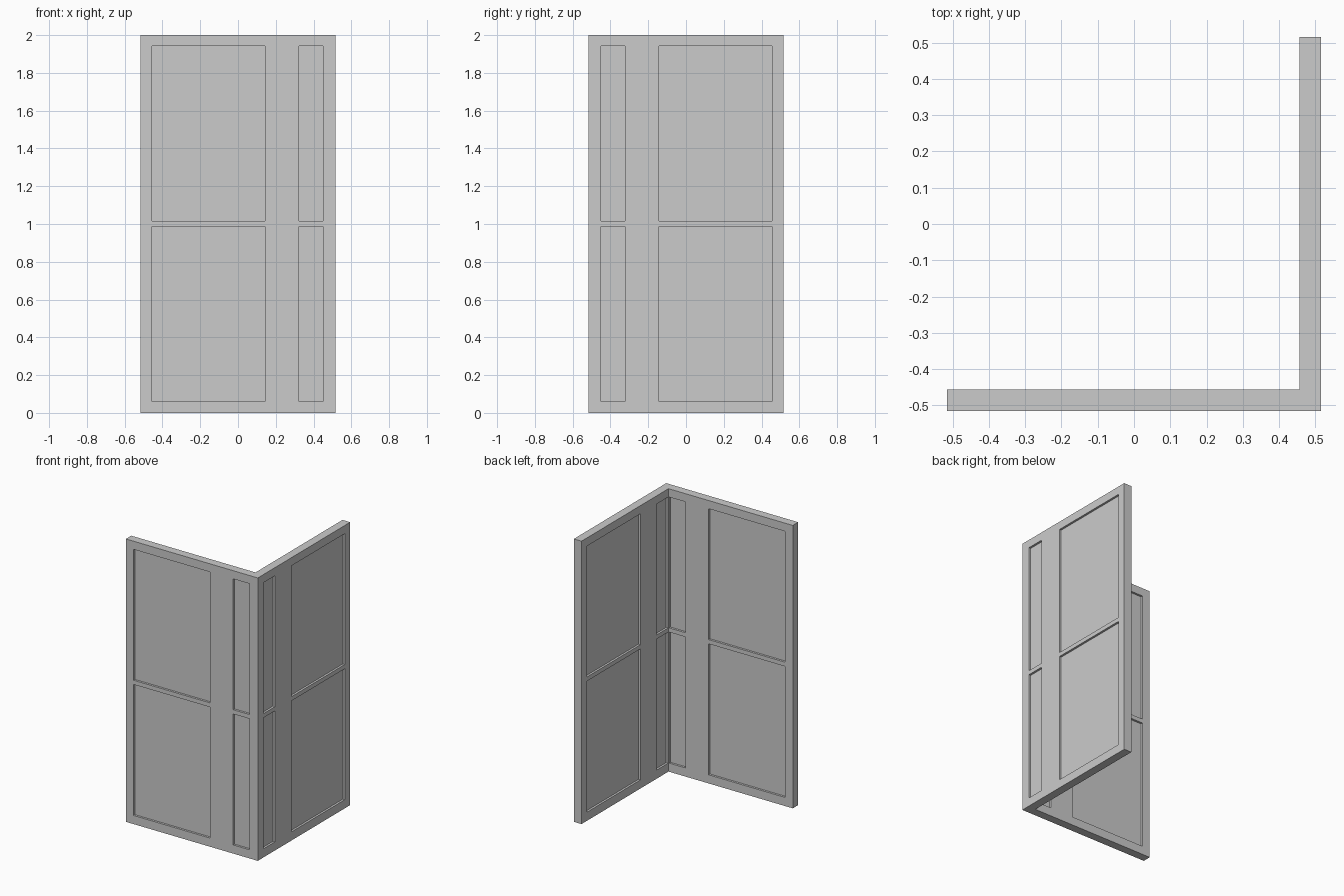
import bpy, bmesh

if "Cube" in bpy.data.objects:
    bpy.data.objects.remove(bpy.data.objects["Cube"])

H = 0.516          # half width of each wall
T = 0.06           # wall thickness
D = 0.015          # recess depth
HEIGHT = 2.0


def finish(name, bm):
    bmesh.ops.recalc_face_normals(bm, faces=bm.faces)
    me = bpy.data.meshes.new(name)
    bm.to_mesh(me)
    bm.free()
    ob = bpy.data.objects.new(name, me)
    bpy.context.collection.objects.link(ob)
    return ob


def add_box(bm, x, y, z):
    verts = bmesh.ops.create_cube(bm, size=1)["verts"]
    for v in verts:
        for i, (lo, hi) in enumerate((x, y, z)):
            v.co[i] = hi if v.co[i] > 0 else lo


# L-shaped corner wall
profile = [(-H, -H), (H, -H), (H, H), (H - T, H), (H - T, -H + T), (-H, -H + T)]
bm = bmesh.new()
base = bm.faces.new([bm.verts.new((x, y, 0)) for x, y in profile])
ext = bmesh.ops.extrude_face_region(bm, geom=[base])["geom"]
bmesh.ops.translate(bm, vec=(0, 0, HEIGHT),
                    verts=[g for g in ext if isinstance(g, bmesh.types.BMVert)])
wall = finish("corner_wall", bm)

# Panel recesses on both sides of both walls, split by a narrow cross rail
eps = 0.002
outer = (H - D, H + eps)
inner = (H - T - eps, H - T + D)
bm = bmesh.new()
for span in ((-0.456, 0.142), (0.324, 0.451)):
    for z in ((0.061, 0.987), (1.017, 1.942)):
        for lo, hi in (outer, inner):
            add_box(bm, span, (-hi, -lo), z)                  # front wall
            add_box(bm, (lo, hi), (-span[1], -span[0]), z)    # right wall
cutter = finish("panel_cutter", bm)
cutter.hide_render = True

mod = wall.modifiers.new("panels", "BOOLEAN")
mod.operation = "DIFFERENCE"
mod.solver = "EXACT"
mod.object = cutter
bpy.context.view_layer.objects.active = wall
wall.select_set(True)
bpy.ops.object.modifier_apply(modifier=mod.name)
bpy.data.objects.remove(cutter)
